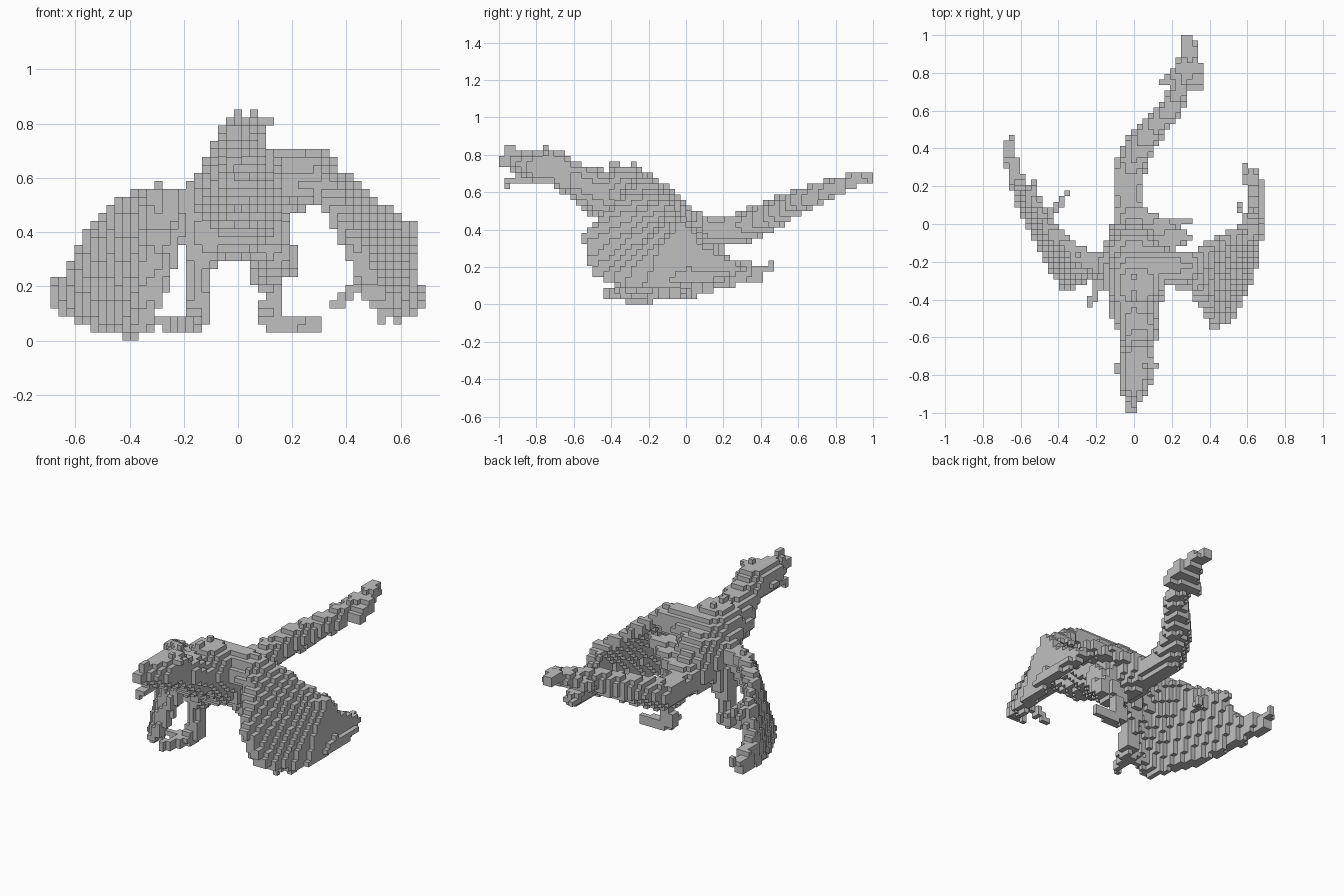
import bpy, bmesh, math
from mathutils import Vector

cube = bpy.data.objects.get("Cube")
if cube:
    bpy.data.objects.remove(cube, do_unlink=True)

H = 2 / 68          # block size
owner = {}          # block cell -> part name

mat = bpy.data.materials.new("stone_grey")
mat.use_nodes = True
GREY = (0.53, 0.53, 0.53, 1)
mat.diffuse_color = GREY
mat.node_tree.nodes["Principled BSDF"].inputs["Base Color"].default_value = GREY


def centre(c):
    return Vector((c[0] * H, (c[1] + 0.5) * H, (c[2] + 0.5) * H))


def cell(p):
    return (round(p[0] / H), math.floor(p[1] / H), math.floor(p[2] / H))


def limb(name, *pts):
    """Tapered chain through (x, y, z, radius) points, as blocks."""
    for a, b in zip(pts, pts[1:]):
        pa, pb = Vector(a[:3]), Vector(b[:3])
        d = pb - pa
        steps = max(1, math.ceil(d.length / (H / 2)))
        for s in range(steps + 1):
            t = s / steps
            p, r = pa + d * t, a[3] + (b[3] - a[3]) * t
            base, n = cell(p), math.ceil(r / H)
            owner.setdefault(base, name)
            for i in range(-n, n + 1):
                for j in range(-n, n + 1):
                    for k in range(-n, n + 1):
                        c = (base[0] + i, base[1] + j, base[2] + k)
                        if (centre(c) - p).length <= r:
                            owner.setdefault(c, name)


def sheet(name, upper, lower, thick=0.016):
    """Membrane stretched between two rails, as blocks."""
    up, lo = [Vector(p) for p in upper], [Vector(p) for p in lower]
    n = 40
    for i in range(len(up) - 1):
        nrm = (up[i + 1] - lo[i]).cross(up[i] - lo[i + 1]).normalized()
        for s in range(n + 1):
            a, b = up[i].lerp(up[i + 1], s / n), lo[i].lerp(lo[i + 1], s / n)
            for t in range(n + 1):
                p = a.lerp(b, t / n)
                for side in (-1, 0, 1):
                    owner.setdefault(cell(p + nrm * thick * side), name)


def build(name):
    """Turn a part's blocks into a mesh of their outer faces."""
    bm = bmesh.new()
    verts = {}

    def vert(key):
        if key not in verts:
            x, y, z = key
            verts[key] = bm.verts.new(((x - 0.5) * H, y * H, z * H))
        return verts[key]

    for c in [k for k, v in owner.items() if v == name]:
        for axis in range(3):
            for step in (0, 1):
                nb = list(c)
                nb[axis] += 2 * step - 1
                if tuple(nb) in owner:
                    continue
                loop = []
                for u, v in ((0, 0), (1, 0), (1, 1), (0, 1)):
                    k = list(c)
                    k[axis] += step
                    k[(axis + 1) % 3] += u
                    k[(axis + 2) % 3] += v
                    loop.append(vert(tuple(k)))
                bm.faces.new(loop if step else loop[::-1])
    mesh = bpy.data.meshes.new(name)
    bm.to_mesh(mesh)
    bm.free()
    mesh.materials.append(mat)
    bpy.context.collection.objects.link(bpy.data.objects.new(name, mesh))


# Torso with back bumps
limb("torso", (0, -.45, .58, .11), (.01, -.32, .59, .16), (0, -.18, .49, .17),
     (-.01, -.03, .41, .11), (-.03, .1, .4, .08))
for y, z in ((-.38, .74), (-.28, .75), (-.18, .67)):
    limb("torso", (0, y, z - .05, .03), (0, y, z, .025))

# Neck and head
limb("neck", (0, -.45, .59, .125), (.03, -.58, .66, .095), (.02, -.7, .72, .085))
limb("head", (.02, -.7, .74, .09), (.015, -.78, .74, .095), (0, -.87, .75, .065),
     (-.01, -.92, .76, .045), (-.01, -.97, .765, .04))
limb("jaw", (0, -.83, .69, .04), (-.02, -.96, .65, .025))
limb("nose_horn", (-.01, -.93, .78, .03), (-.01, -.94, .84, .02))
for x, z in ((.11, .8), (-.09, .72)):
    limb("head_horns", (x * .5, -.74, z, .04), (x, -.76, z, .02))

# Tail with a flat spade
limb("tail", (-.03, .1, .4, .08), (-.03, .28, .4, .083), (.025, .4, .455, .08),
     (.11, .52, .51, .073), (.2, .62, .56, .065), (.25, .72, .6, .05),
     (.28, .84, .65, .04), (.29, .985, .69, .028))
sheet("tail_spade", [(.16, .75, .58), (.24, .82, .63), (.26, .89, .66), (.28, .97, .69)],
      [(.35, .72, .59), (.35, .79, .62), (.33, .87, .65), (.3, .97, .69)])

# Left wing: raised arm, curved membrane, claws
limb("left_wing_arm", (.08, -.22, .61, .1), (.28, -.22, .62, .075), (.36, -.36, .5, .055),
     (.43, -.52, .36, .035), (.5, -.48, .18, .03))
sheet("left_wing_membrane",
      [(.1, -.15, .62), (.3, -.2, .65), (.43, -.1, .55), (.53, -.05, .47),
       (.63, -.02, .41), (.64, .1, .28), (.61, .28, .2)],
      [(.12, -.3, .58), (.34, -.33, .55), (.42, -.53, .36), (.5, -.48, .17),
       (.6, -.3, .09), (.65, -.05, .12), (.66, .2, .15)])
sheet("left_flank_membrane", [(0, .09, .44), (.28, -.06, .53)],
      [(.05, -.15, .5), (.14, -.17, .54)])
limb("left_wing_claws", (.66, .05, .17, .025), (.67, .18, .17, .02), (.6, .3, .2, .015))
limb("left_wing_claws", (.61, 0, .4, .02), (.56, .09, .38, .015))
limb("left_wing_claws", (.5, -.44, .25, .03), (.43, -.39, .2, .025), (.37, -.37, .14, .02))
limb("left_wing_claws", (.57, -.35, .12, .025), (.52, -.38, .08, .02))

# Right wing: lowered arm, upright membrane, finger spikes, claws
limb("right_wing_arm", (-.08, -.22, .53, .1), (-.2, -.2, .51, .055), (-.31, -.16, .53, .045),
     (-.32, -.26, .3, .035), (-.36, -.32, .05, .03))
sheet("right_wing_membrane",
      [(-.12, -.2, .5), (-.3, -.15, .55), (-.43, -.05, .5), (-.48, .04, .4),
       (-.54, .14, .38), (-.6, .2, .24), (-.67, .4, .19)],
      [(-.2, -.25, .45), (-.34, -.33, .05), (-.42, -.22, .03), (-.48, -.1, .04),
       (-.54, .02, .06), (-.6, .14, .1), (-.67, .38, .14)])
limb("right_wing_claws", (-.42, -.08, .5, .03), (-.48, .04, .46, .022), (-.54, .14, .4, .025),
     (-.53, .23, .36, .015))
limb("right_wing_claws", (-.45, .04, .36, .03), (-.36, .16, .29, .018))
limb("right_wing_claws", (-.68, .37, .17, .02), (-.65, .47, .21, .015))
limb("right_wing_claws", (-.38, -.3, .03, .03), (-.38, -.22, .012, .02))

# Legs
limb("left_leg", (.1, -.14, .4, .1), (.14, -.08, .29, .075), (.08, -.03, .23, .035),
     (.13, 0, .17, .035), (.1, -.01, .1, .04), (.15, 0, .06, .035), (.29, .01, .06, .02))
limb("left_leg", (.17, -.07, .29, .05), (.21, -.05, .26, .025))
limb("right_leg", (-.1, -.2, .4, .1), (-.15, -.2, .25, .05), (-.14, -.22, .09, .05),
     (-.18, -.3, .065, .035), (-.23, -.42, .06, .02))
limb("right_leg", (-.15, -.25, .065, .03), (-.28, -.28, .065, .025))

for part in dict.fromkeys(owner.values()):
    build(part)
